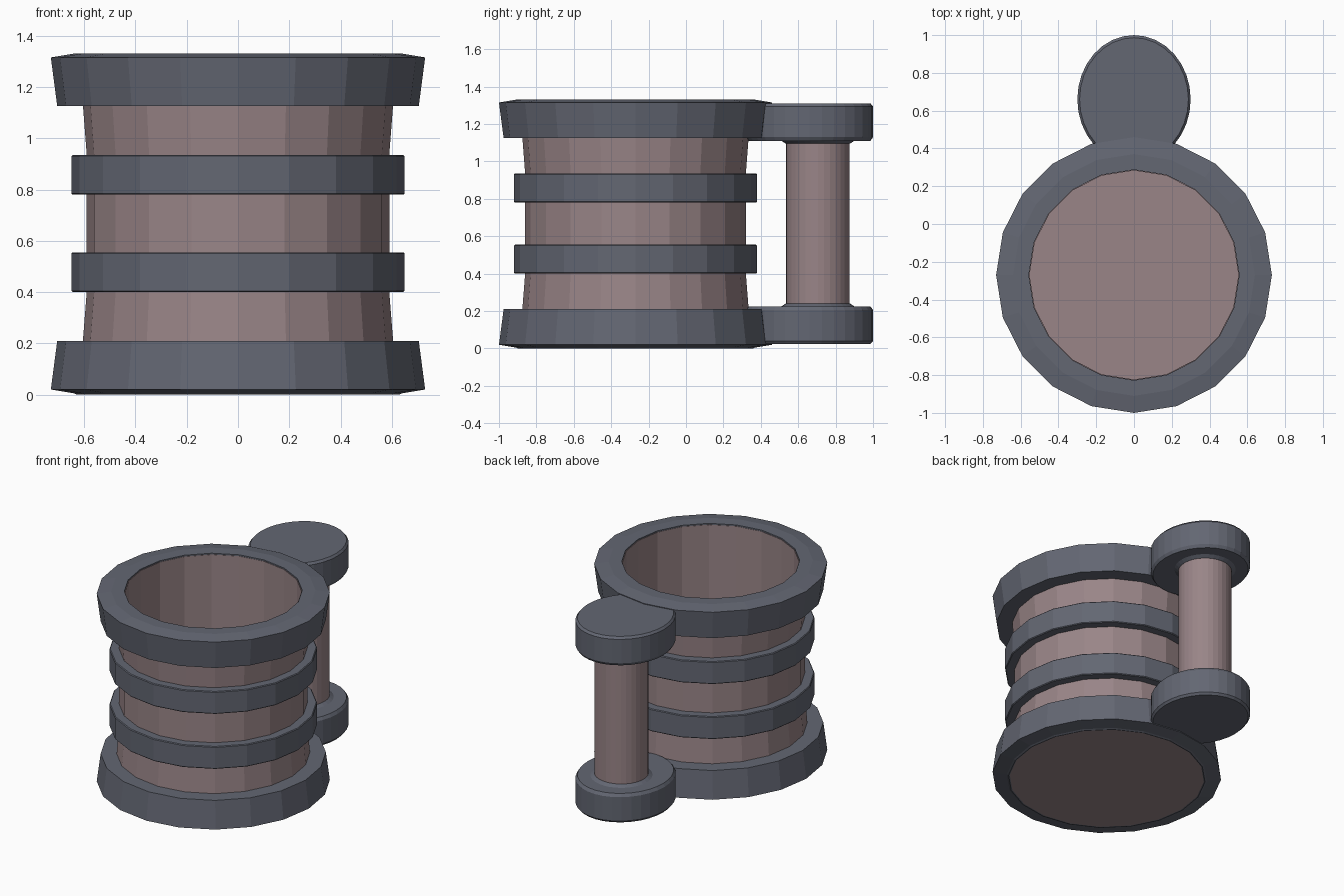
import bpy, bmesh, math

if "Cube" in bpy.data.objects:
    bpy.data.objects.remove(bpy.data.objects["Cube"])


def material(name, colour):
    m = bpy.data.materials.new(name)
    m.diffuse_color = (*colour, 1)
    m.use_nodes = True
    m.node_tree.nodes["Principled BSDF"].inputs["Base Color"].default_value = m.diffuse_color
    return m


SLATE = material("slate", (0.125, 0.135, 0.17))
CLAY = material("clay", (0.32, 0.235, 0.245))


def lathe(name, profile, sides, mat, cy, rx=1.0, ry=1.0, closed=False):
    """Spin (radius, z) points round a vertical axis at (0, cy)."""
    bm = bmesh.new()
    rings = []
    for r, z in profile:
        if r == 0:
            rings.append([bm.verts.new((0, cy, z))] * sides)
        else:
            rings.append([bm.verts.new((r * rx * math.cos(a), cy + r * ry * math.sin(a), z))
                          for a in (2 * math.pi * i / sides for i in range(sides))])
    pairs = list(zip(rings, rings[1:]))
    if closed:
        pairs.append((rings[-1], rings[0]))
    for a, b in pairs:
        for i in range(sides):
            j = (i + 1) % sides
            bm.faces.new(dict.fromkeys((a[i], a[j], b[j], b[i])))
    bmesh.ops.recalc_face_normals(bm, faces=bm.faces)
    me = bpy.data.meshes.new(name)
    bm.to_mesh(me)
    bm.free()
    me.materials.append(mat)
    ob = bpy.data.objects.new(name, me)
    bpy.context.collection.objects.link(ob)
    return ob


MUG_Y, H = -0.27, 1.335


def flip(profile):
    return [(r, H - z) for r, z in profile]


# Hollow cup body, slightly waisted
lathe("cup_body", [(0, 0.002), (0.63, 0.002), (0.605, 0.21), (0.59, 0.40), (0.59, 0.935),
                   (0.605, 1.13), (0.61, 1.31), (0.553, 1.322), (0.553, 0.06), (0, 0.06)],
      20, CLAY, MUG_Y)

# Flared base and rim rings
base = [(0.59, 0.21), (0.705, 0.21), (0.73, 0.02), (0.64, 0.005), (0.628, 0.0), (0.59, 0.01)]
lathe("base_ring", base, 20, SLATE, MUG_Y, closed=True)
rim = flip(base[1:4]) + [(0.557, H - 0.005), (0.557, H - 0.03), (0.59, H - 0.21)]
lathe("rim_ring", rim, 20, SLATE, MUG_Y, closed=True)

# Two middle bands
for name, z0 in (("lower_band", 0.40), ("upper_band", 0.78)):
    z1 = z0 + 0.155
    lathe(name, [(0.57, z0), (0.645, z0), (0.65, z0 + 0.005), (0.65, z1 - 0.005),
                 (0.645, z1), (0.57, z1)], 20, SLATE, MUG_Y, closed=True)

# Handle mounts: oval pads that run into the rings, with small collars for the grip
pad = [(0, 0.025), (0.96, 0.025), (1, 0.04), (1, 0.205), (0.96, 0.225), (0, 0.225)]
collar = [(0.195, 0.215), (0.195, 0.225), (0.172, 0.24), (0, 0.24)]
for name, f in (("lower", list), ("upper", flip)):
    lathe(name + "_handle_pad", f(pad), 32, SLATE, 0.66, 0.30, 0.34)
    lathe(name + "_handle_collar", f(collar), 32, SLATE, 0.705)

# Handle grip
lathe("handle_grip", [(0, 0.2), (0.17, 0.2), (0.17, 1.135), (0, 1.135)], 32, CLAY, 0.705)
